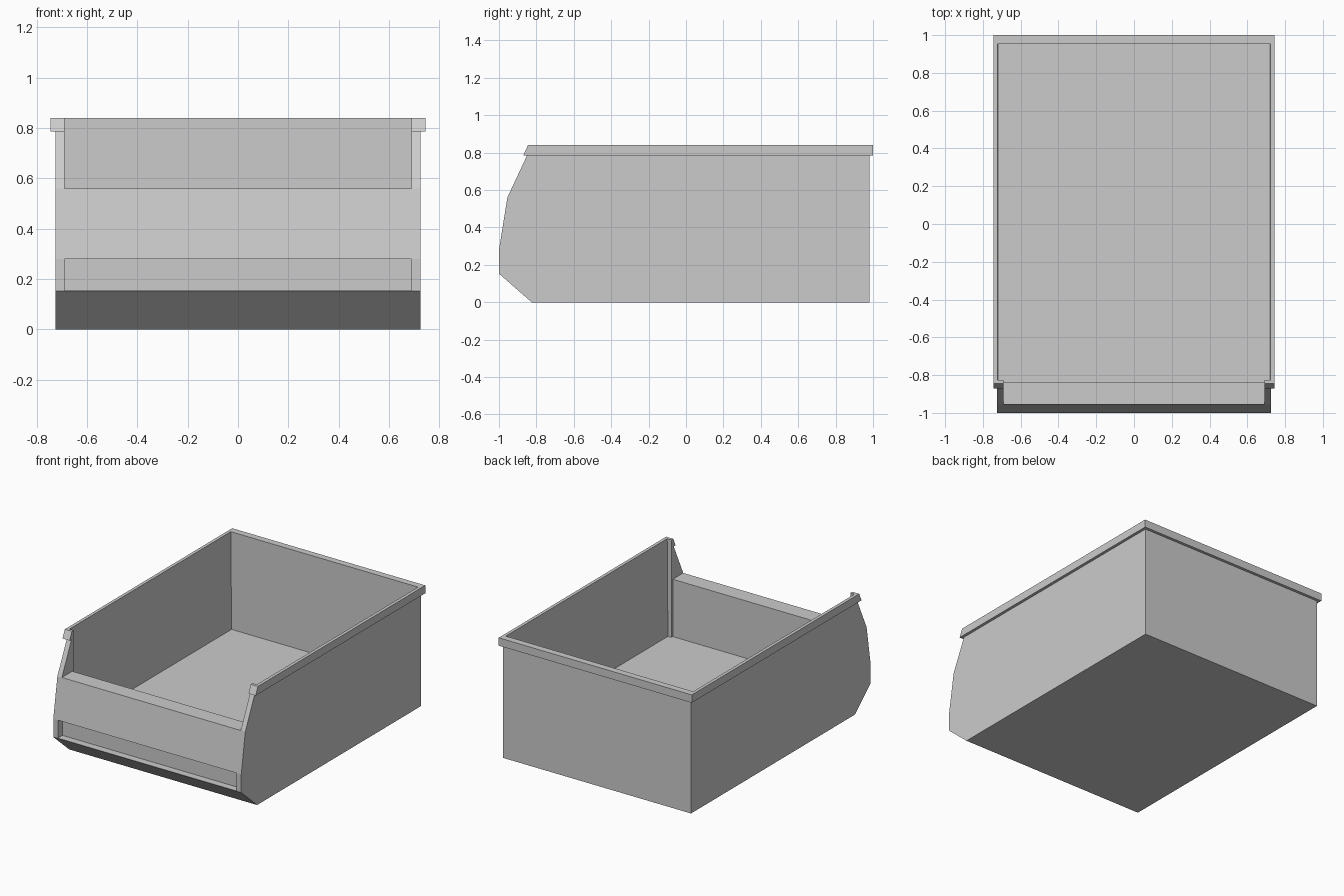
import bpy, bmesh

if "Cube" in bpy.data.objects:
    bpy.data.objects.remove(bpy.data.objects["Cube"])


def extrude_profile(name, pts, half_w):
    """Solid from a (y, z) side profile, extruded across x."""
    bm = bmesh.new()
    left = [bm.verts.new((-half_w, y, z)) for y, z in pts]
    right = [bm.verts.new((half_w, y, z)) for y, z in pts]
    bm.faces.new(left)
    bm.faces.new(right[::-1])
    n = len(pts)
    for i in range(n):
        j = (i + 1) % n
        bm.faces.new((left[j], left[i], right[i], right[j]))
    bmesh.ops.recalc_face_normals(bm, faces=bm.faces)
    me = bpy.data.meshes.new(name)
    bm.to_mesh(me)
    bm.free()
    ob = bpy.data.objects.new(name, me)
    bpy.context.collection.objects.link(ob)
    return ob


def block(name, half_w, y0, y1, z0, z1):
    return extrude_profile(name, [(y0, z0), (y1, z0), (y1, z1), (y0, z1)], half_w)


def combine(target, other, op):
    """Apply a boolean and discard the helper."""
    other.hide_render = True
    mod = target.modifiers.new(op.lower(), 'BOOLEAN')
    mod.operation = op
    mod.solver = 'EXACT'
    mod.object = other
    bpy.context.view_layer.objects.active = target
    bpy.ops.object.modifier_apply(modifier=mod.name)
    bpy.data.objects.remove(other, do_unlink=True)


# outer shell of the bin, with the angled front
storage_bin = extrude_profile("storage_bin", [
    (-0.825, 0), (-1, 0.153), (-1, 0.28), (-0.955, 0.56),
    (-0.85, 0.785), (-0.843, 0.8), (0.98, 0.8), (0.98, 0)], 0.725)

# overhanging rim along the sides and back
rim = extrude_profile("rim", [
    (-0.87, 0.785), (-0.845, 0.84), (1, 0.84), (1, 0.785)], 0.745)
combine(storage_bin, rim, 'UNION')

# main cavity, slightly drafted side walls
cavity = block("cavity_cutter", 0.717, -0.825, 0.953, 0.16, 0.9)
for v in cavity.data.vertices:
    if v.co.z > 0.5:
        v.co.x *= 0.723 / 0.717
combine(storage_bin, cavity, 'DIFFERENCE')

# cavity end between the front posts
combine(storage_bin, block("cavity_end_cutter", 0.69, -0.84, -0.7, 0.16, 0.91), 'DIFFERENCE')

# picking opening above the front wall
combine(storage_bin, block("opening_cutter", 0.69, -1.1, -0.75, 0.56, 0.92), 'DIFFERENCE')

# label slot low on the front
combine(storage_bin, block("label_slot_cutter", 0.69, -1.1, -0.95, 0.155, 0.28), 'DIFFERENCE')
